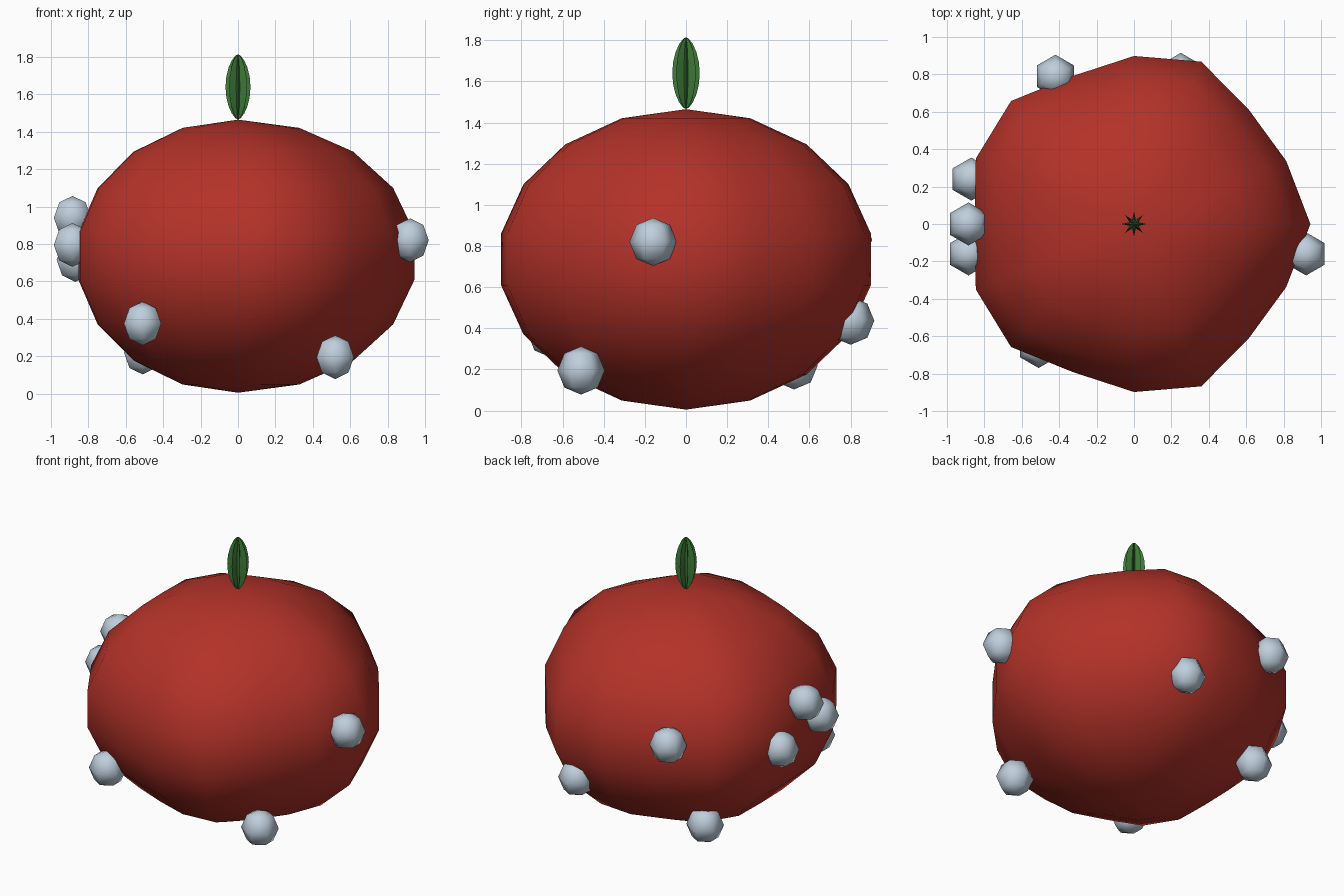
import bpy, bmesh
from math import atan2, cos, hypot

cube = bpy.data.objects.get("Cube")
if cube:
    bpy.data.objects.remove(cube)


def material(name, rgb):
    mat = bpy.data.materials.new(name)
    mat.use_nodes = True
    mat.diffuse_color = (*rgb, 1)
    bsdf = mat.node_tree.nodes["Principled BSDF"]
    bsdf.inputs["Base Color"].default_value = (*rgb, 1)
    bsdf.inputs["Roughness"].default_value = 0.7
    return mat


def lobed_sphere(name, mat, centre, size, segments, rings,
                 lobes=0, depth=0, pinch=1, smooth=True):
    """Sphere whose radius ripples around z; pinch above 1 sharpens the poles."""
    bm = bmesh.new()
    bmesh.ops.create_uvsphere(bm, u_segments=segments, v_segments=rings, radius=1)
    for v in bm.verts:
        r = hypot(v.co.x, v.co.y)
        k = 1 + depth * cos(lobes * atan2(v.co.y, v.co.x))
        if r > 1e-4:
            k *= r ** (pinch - 1)
        v.co.x *= k * size[0]
        v.co.y *= k * size[0]
        v.co.z *= size[1]
    for f in bm.faces:
        f.smooth = smooth
    mesh = bpy.data.meshes.new(name)
    bm.to_mesh(mesh)
    bm.free()
    mesh.materials.append(mat)
    obj = bpy.data.objects.new(name, mesh)
    obj.location = centre
    bpy.context.collection.objects.link(obj)
    return obj


red = material("deep red", (0.45, 0.032, 0.022))
green = material("leaf green", (0.05, 0.2, 0.04))
pale = material("pale blue grey", (0.52, 0.62, 0.72))

# Plump five-lobed body
lobed_sphere("body", red, (0, 0, 0.735), (0.912, 0.73), 16, 9, lobes=5, depth=0.05)

# Fluted pointed sprout on top
lobed_sphere("sprout", green, (0, 0, 1.64), (0.046, 0.175), 16, 10,
             lobes=8, depth=0.45, pinch=1.3, smooth=False)

# Pale bumps scattered over the body
bumps = [
    (0.92, -0.16, 0.82), (0.52, -0.51, 0.195), (-0.51, -0.655, 0.375),
    (-0.51, 0.525, 0.22), (0.25, 0.80, 0.437), (-0.42, 0.79, 0.83),
    (-0.885, 0, 0.94), (-0.885, -0.16, 0.795), (-0.87, 0.24, 0.715),
]
for i, place in enumerate(bumps, 1):
    lobed_sphere(f"bump_{i}", pale, place, (0.115, 0.117), 6, 4)
